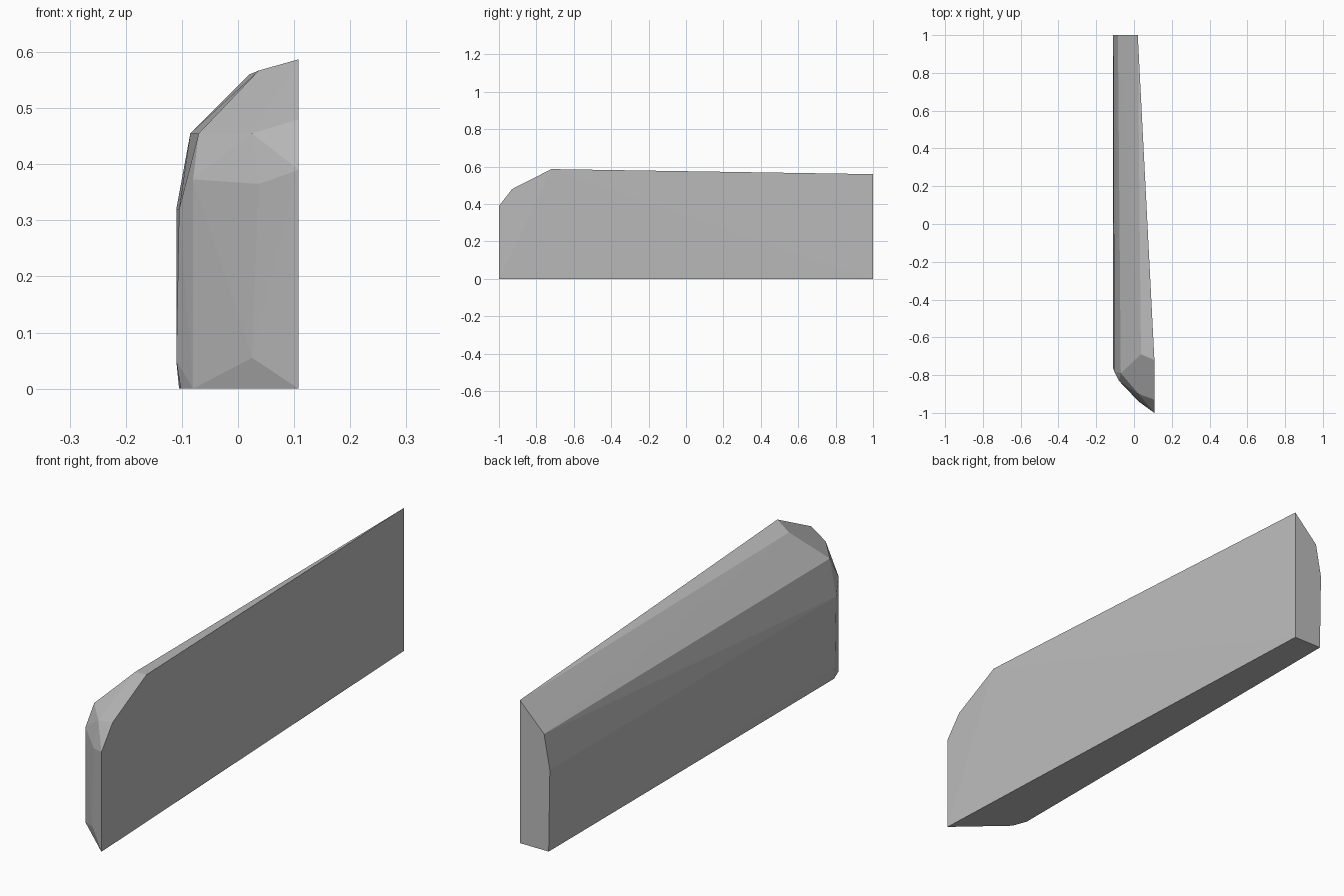
import bpy
import bmesh

if "Cube" in bpy.data.objects:
    bpy.data.objects.remove(bpy.data.objects["Cube"], do_unlink=True)


def flat_material(name, colour):
    material = bpy.data.materials.new(name)
    material.use_nodes = True
    material.diffuse_color = colour
    material.node_tree.nodes["Principled BSDF"].inputs["Base Color"].default_value = colour
    return material


def convex_panel(name, points, material):
    """Wrap a convex, flat-shaded shell around the corner points."""
    bm = bmesh.new()
    for point in points:
        bm.verts.new(point)
    result = bmesh.ops.convex_hull(bm, input=bm.verts[:])
    loose = [v for v in bm.verts if not v.link_faces]
    bmesh.ops.delete(bm, geom=loose, context="VERTS")
    # Merge the coplanar triangles into clean polygons
    bmesh.ops.dissolve_limit(bm, angle_limit=0.004, verts=bm.verts[:], edges=bm.edges[:])
    bmesh.ops.recalc_face_normals(bm, faces=bm.faces[:])
    mesh = bpy.data.meshes.new(name)
    bm.to_mesh(mesh)
    bm.free()
    mesh.materials.append(material)
    panel = bpy.data.objects.new(name, mesh)
    bpy.context.collection.objects.link(panel)
    return panel


# Thin back end, as (x, z) corners at one depth
back_profile = [(0.02, 0), (0.02, 0.56), (-0.085, 0.455), (-0.11, 0.32), (-0.105, 0)]
back_end = [(x, 1, z) for x, z in back_profile]

# Straight front edge of the large flat side, as (y, z) corners at one width
flat_profile = [(-1, 0), (-1, 0.39), (-0.93, 0.48), (-0.72, 0.587)]
flat_side = [(0.108, y, z) for y, z in flat_profile]

# Shoulder where the long bevels end
shoulder = [(0.037, -0.69, 0.567), (-0.07, -0.79, 0.455), (-0.105, -0.78, 0.32),
            (-0.11, -0.765, 0.05), (-0.102, -0.77, 0)]

# Faceted nose between the shoulder and the flat side
nose = [(0.025, -0.9, 0.455), (0.037, -0.945, 0.365), (-0.08, -0.83, 0.373),
        (0.025, -0.94, 0.055), (-0.08, -0.83, 0)]

grey = flat_material("plain grey", (0.5, 0.5, 0.5, 1))
convex_panel("side_panel", back_end + flat_side + shoulder + nose, grey)
